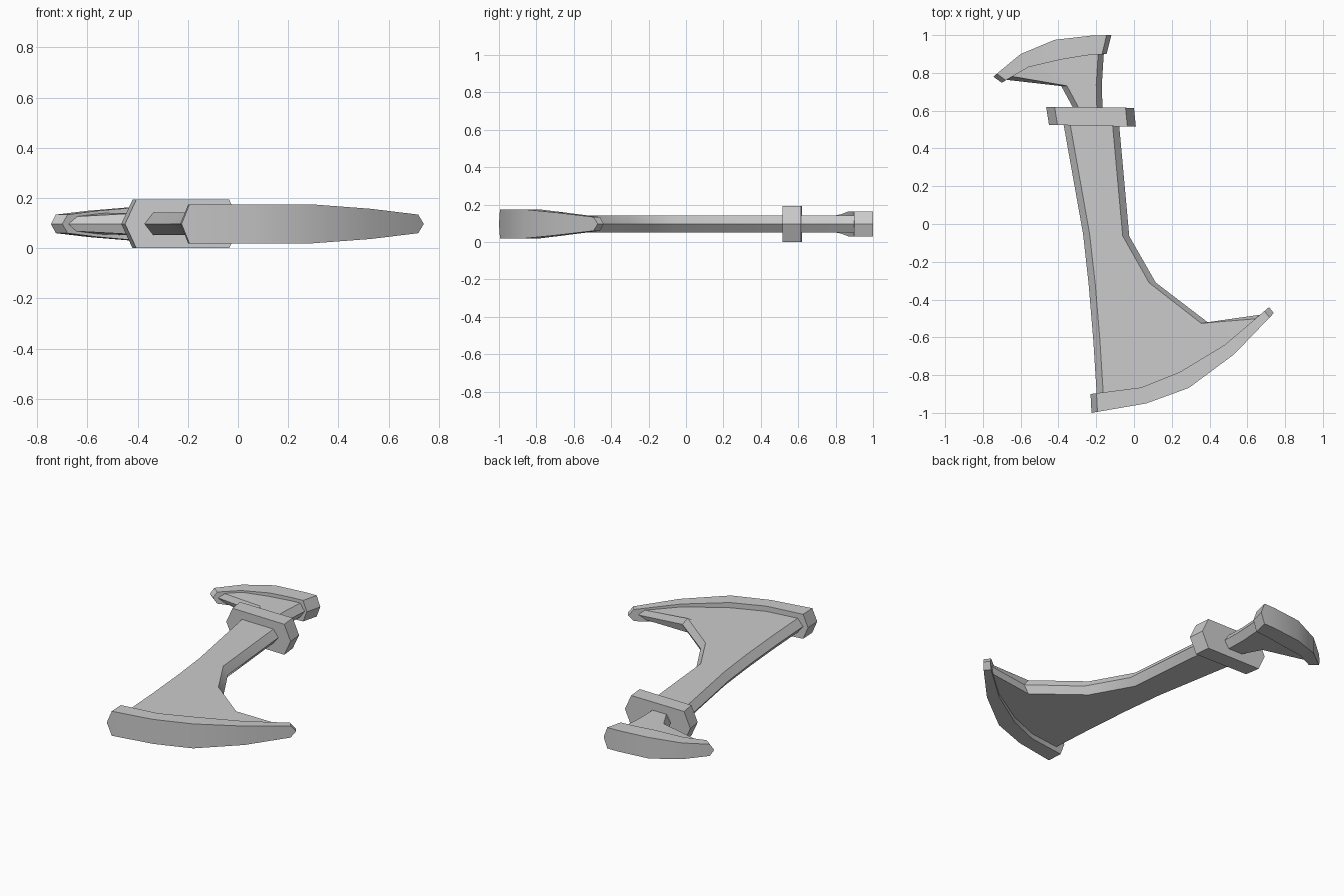
import bpy, bmesh
from mathutils import Vector

if "Cube" in bpy.data.objects:
    bpy.data.objects.remove(bpy.data.objects["Cube"])

Z = 0.097  # mid-plane height


def lerp_row(left, right, n):
    """n points evenly spaced from left to right."""
    a, b = Vector(left), Vector(right)
    return [a.lerp(b, k / (n - 1)) for k in range(n)]


def slab(name, rows, heights, inset):
    """Loft rows of plan points into a slab whose two side edges come to a ridge.
    heights holds one list of half-thicknesses per row."""
    bm = bmesh.new()
    rings = []
    for row, hs in zip(rows, heights):
        pts = [Vector(p) for p in row]
        ends = pts[0].copy(), pts[-1].copy()
        first = (pts[1] - pts[0]).normalized() * inset
        last = (pts[-2] - pts[-1]).normalized() * inset
        pts[0], pts[-1] = pts[0] + first, pts[-1] + last
        ring = [bm.verts.new((*ends[0], Z))]
        ring += [bm.verts.new((*p, Z + h)) for p, h in zip(pts, hs)]
        ring += [bm.verts.new((*ends[1], Z))]
        ring += [bm.verts.new((*p, Z - h)) for p, h in reversed(list(zip(pts, hs)))]
        rings.append(ring)
    m = len(rings[0])
    for a, b in zip(rings, rings[1:]):
        for k in range(m):
            j = (k + 1) % m
            bm.faces.new((a[k], a[j], b[j], b[k]))
    # end caps as strips, so that curved ends stay clean
    n = len(rows[0])
    for r in (rings[0], rings[-1]):
        bm.faces.new((r[0], r[1], r[-1]))
        bm.faces.new((r[n], r[n + 1], r[n + 2]))
        for k in range(1, n):
            bm.faces.new((r[k], r[k + 1], r[m - k - 1], r[m - k]))
    bmesh.ops.recalc_face_normals(bm, faces=bm.faces)
    mesh = bpy.data.meshes.new(name)
    bm.to_mesh(mesh)
    bm.free()
    obj = bpy.data.objects.new(name, mesh)
    bpy.context.collection.objects.link(obj)
    bpy.ops.object.select_all(action='DESELECT')
    obj.select_set(True)
    bpy.context.view_layer.objects.active = obj
    bpy.ops.object.shade_smooth_by_angle(angle=0.6)
    return obj


def mid_curve(a, b):
    return [(Vector(p) + Vector(q)) / 2 for p, q in zip(a, b)]


# large curved cutting edge
inner = [(-0.23, -0.90), (0.04, -0.865), (0.24, -0.785), (0.48, -0.64), (0.715, -0.44)]
outer = [(-0.225, -1.0), (0.065, -0.95), (0.29, -0.868), (0.53, -0.69), (0.74, -0.472)]
h = [0.078, 0.078, 0.078, 0.06, 0.037]
slab("large_edge", [inner, outer], [h, h], 0.04 * 0.8)

# shaft flaring into the large blade
sides = [((-0.375, 0.54), (-0.08, 0.54)), ((-0.27, -0.05), (-0.025, -0.065)),
         ((-0.24, -0.32), (0.115, -0.31)), ((-0.215, -0.62), (0.39, -0.52))]
rows = [lerp_row(l, r, 5) for l, r in sides]
end = mid_curve(inner, outer)
end[0], end[-1] = Vector((-0.195, -0.94)), Vector((0.705, -0.475))
flat = [0.045] * 5
slab("shaft", rows + [end], [flat] * 4 + [[0.045, 0.045, 0.045, 0.042, 0.028]], 0.035)

# collar
slab("collar", [[(-0.465, 0.62), (0.0, 0.615)], [(-0.45, 0.525), (0.01, 0.515)]],
     [[0.097] * 2] * 2, 0.045)

# small curved edge
inner2 = [(-0.70, 0.748), (-0.56, 0.83), (-0.39, 0.87), (-0.25, 0.893), (-0.145, 0.90)]
outer2 = [(-0.745, 0.78), (-0.60, 0.90), (-0.42, 0.975), (-0.22, 0.998), (-0.12, 1.0)]
h2 = [0.037, 0.052, 0.067, 0.067, 0.067]
slab("small_edge", [inner2, outer2], [h2, h2], 0.025)

# neck flaring into the small blade
end2 = mid_curve(inner2, outer2)
end2[0], end2[-1] = Vector((-0.69, 0.765)), Vector((-0.158, 0.93))
sides2 = [((-0.36, 0.56), (-0.165, 0.56)), ((-0.325, 0.62), (-0.167, 0.62)),
          ((-0.385, 0.73), (-0.17, 0.74))]
rows2 = [lerp_row(l, r, 5) for l, r in sides2]
slab("neck", rows2 + [end2], [flat] * 3 + [[0.028, 0.042, 0.045, 0.045, 0.045]], 0.03)
